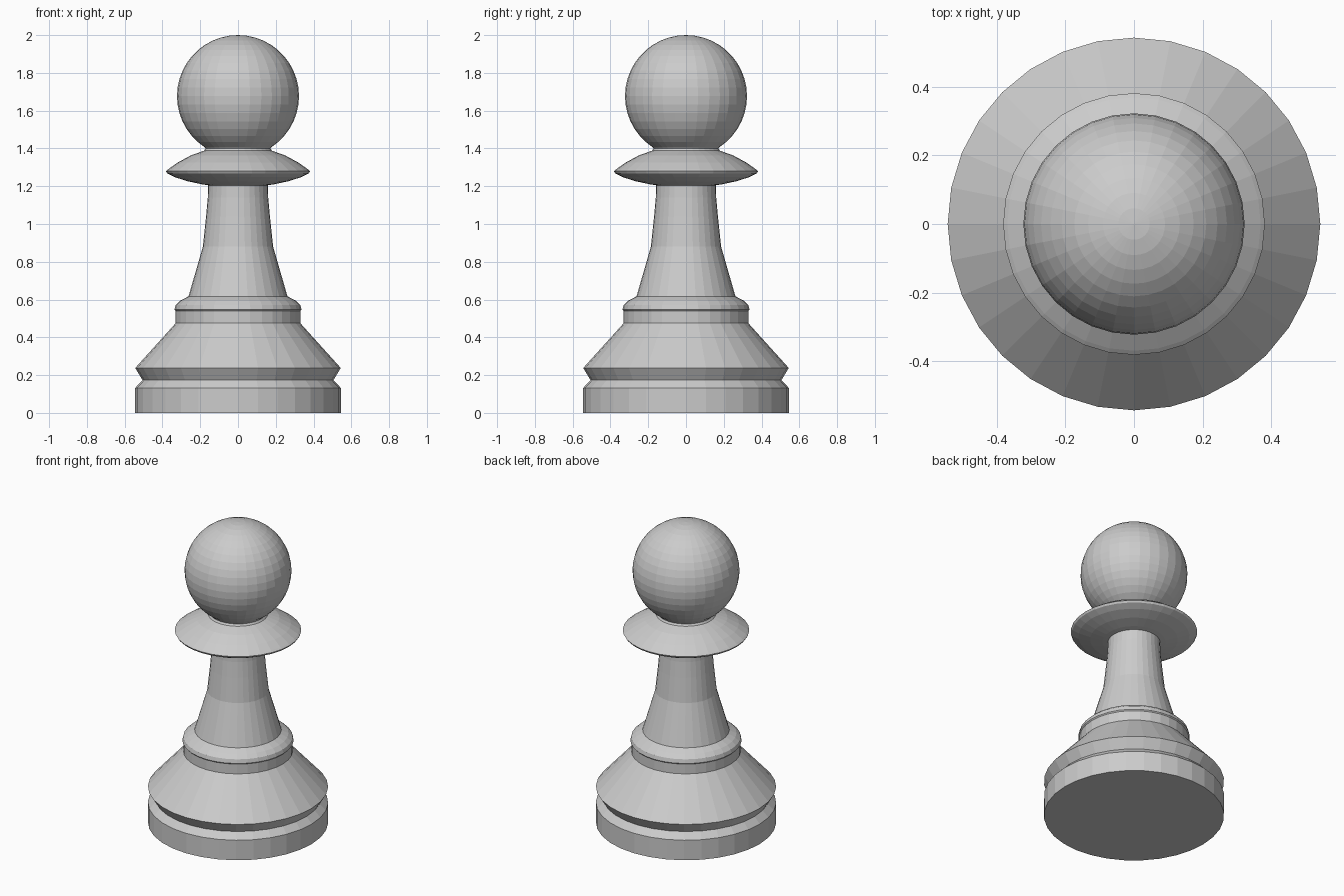
import bpy, bmesh
from math import sin, cos, pi, radians

if "Cube" in bpy.data.objects:
    bpy.data.objects.remove(bpy.data.objects["Cube"])

SIDES = 32


def lathe(name, profile):
    """Revolve (radius, height) points around z, capping open ends."""
    bm = bmesh.new()
    rings = []
    for r, z in profile:
        if r == 0:
            rings.append([bm.verts.new((0, 0, z))])
        else:
            rings.append([bm.verts.new((r * cos(2 * pi * i / SIDES), r * sin(2 * pi * i / SIDES), z))
                          for i in range(SIDES)])
    for a, b in zip(rings, rings[1:]):
        for i in range(SIDES):
            j = (i + 1) % SIDES
            if len(b) == 1:
                bm.faces.new((a[i], a[j], b[0]))
            else:
                bm.faces.new((a[i], a[j], b[j], b[i]))
    bm.faces.new(rings[0][::-1])
    if len(rings[-1]) > 1:
        bm.faces.new(rings[-1])
    bmesh.ops.recalc_face_normals(bm, faces=bm.faces)
    mesh = bpy.data.meshes.new(name)
    bm.to_mesh(mesh)
    bm.free()
    obj = bpy.data.objects.new(name, mesh)
    bpy.context.collection.objects.link(obj)
    return obj


# One continuous turned profile from the foot to the underside of the head
base = [(0.544, 0), (0.544, 0.133), (0.54, 0.137), (0.495, 0.175), (0.505, 0.178),
        (0.544, 0.238), (0.33, 0.475)]
base[3:5] = [(0.505, 0.173)]
waist_ring = [(0.33, 0.54), (0.336, 0.547), (0.33, 0.572), (0.305, 0.595), (0.262, 0.617)]
stem = [(0.186, 0.88), (0.169, 1.04), (0.16, 1.14), (0.158, 1.205)]
collar = [(0.19, 1.21), (0.265, 1.226), (0.335, 1.248), (0.375, 1.268), (0.382, 1.28),
          (0.37, 1.29), (0.32, 1.325), (0.25, 1.363), (0.18, 1.388)]
neck = [(0.172, 1.4)]

# Ball head, from just above the neck to the pole
centre, radius, steps = 1.677, 0.323, 18
start = -57
head = []
for i in range(steps + 1):
    a = radians(start + (90 - start) * i / steps)
    head.append((radius * cos(a) if i < steps else 0, centre + radius * sin(a)))

lathe("pawn_body", base + waist_ring + stem + collar + neck + head)
